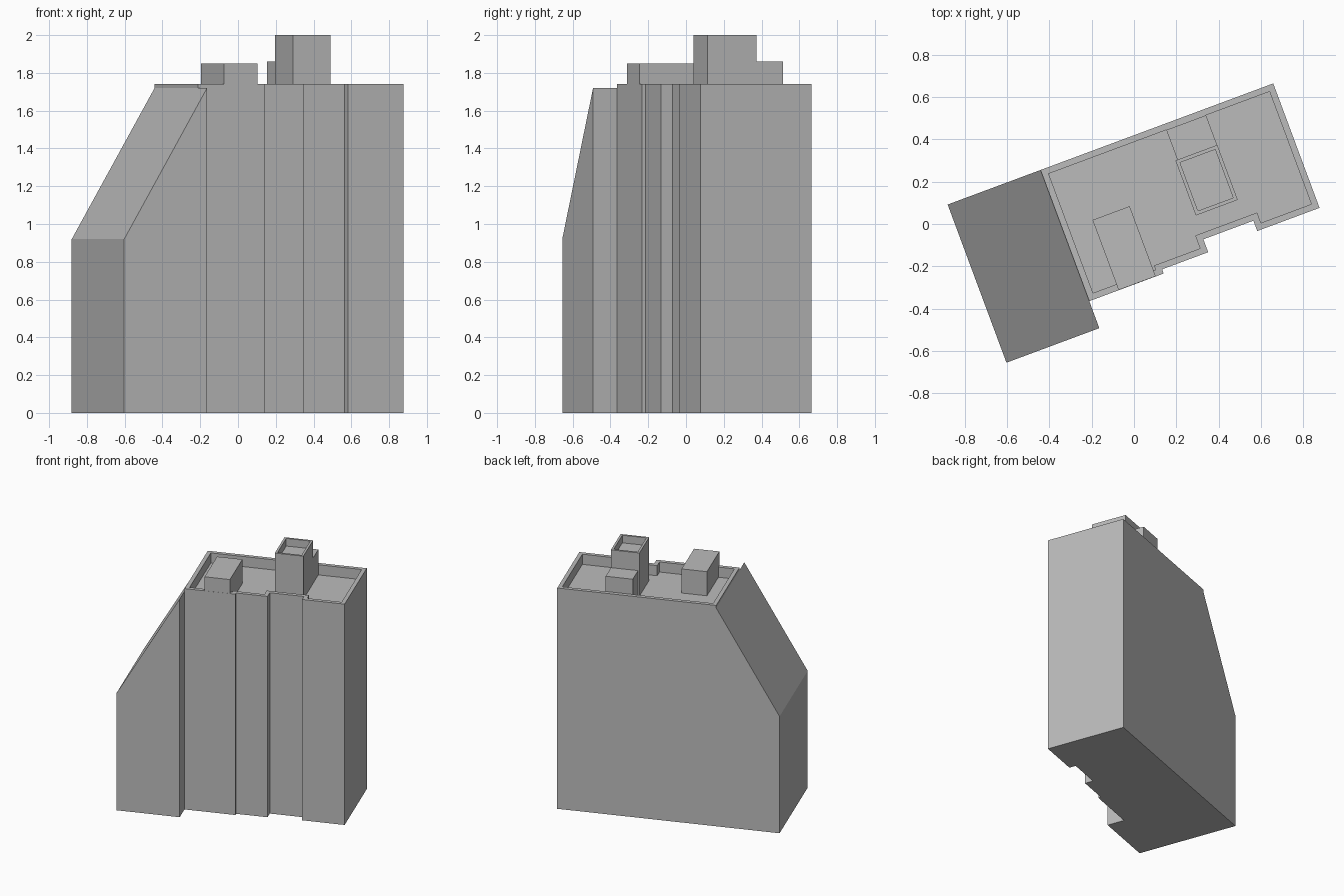
import bpy
import bmesh
import math
from mathutils import Matrix, Vector

if "Cube" in bpy.data.objects:
    bpy.data.objects.remove(bpy.data.objects["Cube"], do_unlink=True)

# The plan is drawn square to the street, then turned
TURN = Matrix.Rotation(math.radians(20.4), 4, "Z")
ROOF, PARAPET, EAVES = 1.66, 1.74, 1.72
LEFT, JOINT, RIGHT = -0.793, -0.325, 0.848
FRONT, BACK = -0.268, 0.393

grey = bpy.data.materials.new("concrete_grey")
grey.use_nodes = True
grey.diffuse_color = (0.5, 0.5, 0.5, 1)
grey.node_tree.nodes["Principled BSDF"].inputs["Base Color"].default_value = grey.diffuse_color


def prism(name, points, push, rim=0, depth=0):
    """Extrude a flat outline; optionally sink the top inside a rim."""
    bm = bmesh.new()
    base = bm.faces.new([bm.verts.new(p) for p in points])
    top = bmesh.ops.extrude_face_region(bm, geom=[base], use_keep_orig=True)["geom"]
    verts = [g for g in top if isinstance(g, bmesh.types.BMVert)]
    bmesh.ops.translate(bm, verts=verts, vec=Vector(push))
    bmesh.ops.recalc_face_normals(bm, faces=bm.faces)
    if rim:
        lid = max(bm.faces, key=lambda f: f.calc_center_median().z)
        bmesh.ops.inset_individual(bm, faces=[lid], thickness=rim, use_even_offset=True)
        lid = bmesh.ops.extrude_discrete_faces(bm, faces=[lid])["faces"][0]
        bmesh.ops.translate(bm, verts=lid.verts, vec=(0, 0, -depth))
        bmesh.ops.recalc_face_normals(bm, faces=bm.faces)
    bm.transform(TURN)
    mesh = bpy.data.meshes.new(name)
    bm.to_mesh(mesh)
    bm.free()
    mesh.materials.append(grey)
    obj = bpy.data.objects.new(name, mesh)
    bpy.context.collection.objects.link(obj)
    return obj


def block(name, x0, x1, y0, y1, top, rim=0, depth=0):
    corners = [(x0, y0, ROOF), (x1, y0, ROOF), (x1, y1, ROOF), (x0, y1, ROOF)]
    return prism(name, corners, (0, 0, top - ROOF), rim, depth)


# Main tower with stepped front and sunken roof
plan = [(JOINT, FRONT), (0.05, FRONT), (0.05, -0.247), (0.282, -0.247),
        (0.282, -0.182), (0.534, -0.182), (0.534, -0.234), (RIGHT, -0.234),
        (RIGHT, BACK), (JOINT, BACK)]
prism("main_tower", [(x, y, 0) for x, y in plan], (0, 0, PARAPET), 0.03, PARAPET - ROOF)

# Side wing with sloping roof
wing_front = -0.404
profile = [(LEFT, 0), (JOINT, 0), (JOINT, EAVES), (LEFT, 0.92)]
prism("sloped_wing", [(x, wing_front, z) for x, z in profile], (0, BACK - wing_front, 0))

# Rooftop structures
block("front_roof_house", -0.177, 0.01, FRONT + 0.001, 0.086, 1.85)
block("lift_tower", 0.288, 0.499, -0.064, 0.213, 2.0, 0.017, 0.06)
block("rear_roof_house", 0.298, 0.498, 0.213, BACK - 0.03, 1.86)
